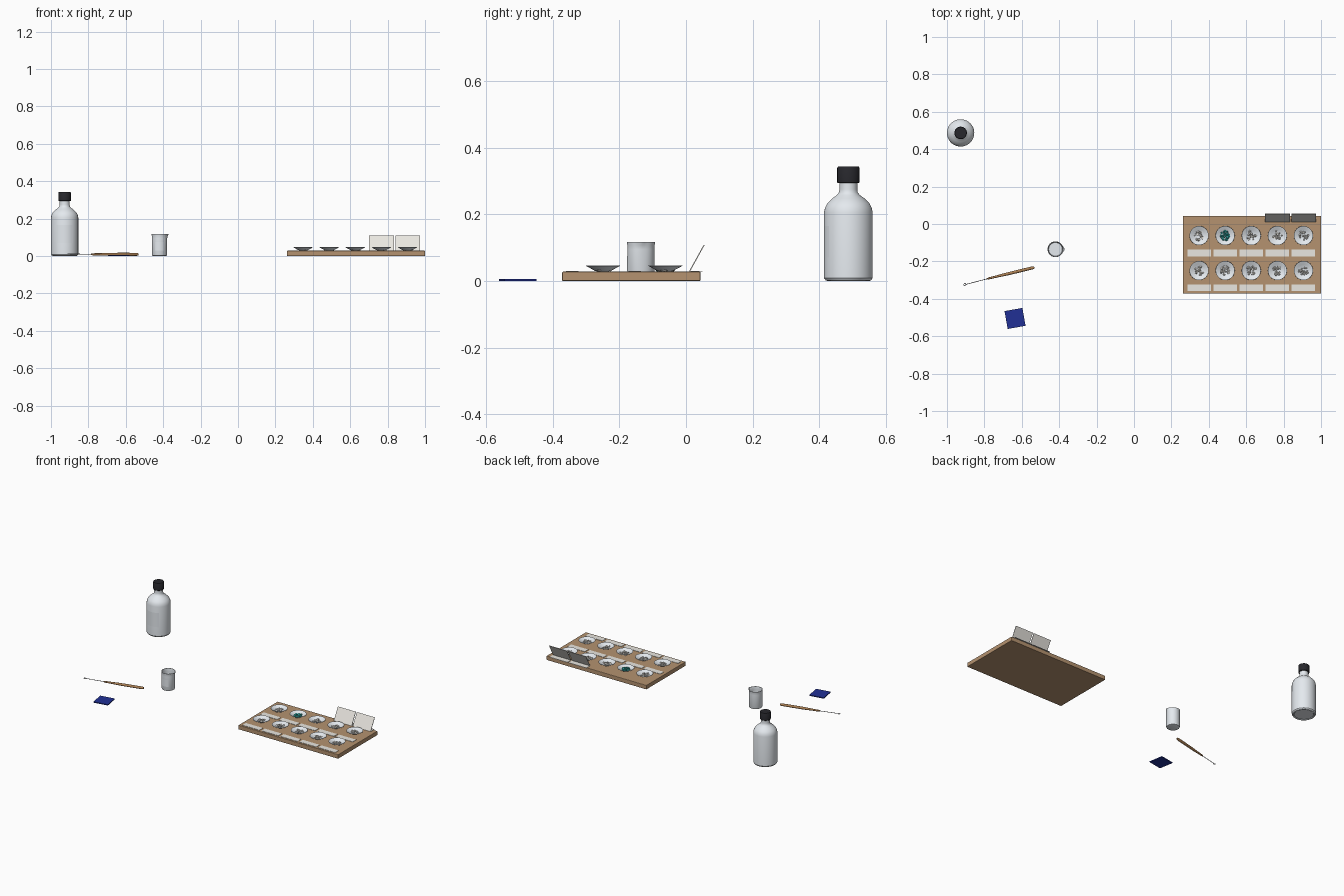
import bpy, bmesh, math, random
from mathutils import Matrix, Vector

if "Cube" in bpy.data.objects:
    bpy.data.objects.remove(bpy.data.objects["Cube"])

random.seed(4)

def material(name, col):
    m = bpy.data.materials.new(name)
    m.diffuse_color = (*col, 1)
    m.use_nodes = True
    m.node_tree.nodes["Principled BSDF"].inputs["Base Color"].default_value = m.diffuse_color
    return m

WOOD = material("wood", (0.46, 0.29, 0.16))
HANDLE = material("handle_wood", (0.42, 0.22, 0.09))
WHITE = material("pale_glass", (0.78, 0.82, 0.86))
BLACK = material("black_plastic", (0.02, 0.02, 0.025))
BLUE = material("cobalt", (0.015, 0.03, 0.3))
PAPER = material("paper", (0.82, 0.8, 0.75))
TEAL = material("teal_salt", (0.03, 0.36, 0.34))
SALT = material("pale_salt", (0.82, 0.8, 0.75))
STEEL = material("wire_metal", (0.35, 0.35, 0.36))

def finish(bm, name, mat, loc=(0, 0, 0), smooth=None):
    bmesh.ops.recalc_face_normals(bm, faces=bm.faces)
    me = bpy.data.meshes.new(name)
    bm.to_mesh(me)
    bm.free()
    me.materials.append(mat)
    ob = bpy.data.objects.new(name, me)
    ob.location = loc
    bpy.context.collection.objects.link(ob)
    if smooth:
        bpy.ops.object.select_all(action='DESELECT')
        ob.select_set(True)
        bpy.context.view_layer.objects.active = ob
        bpy.ops.object.shade_smooth_by_angle(angle=math.radians(smooth))
    return ob

def lathe(name, profile, mat, loc, n=40, tweak=None):
    """Spin (radius, height) points round z; radius 0 closes the end."""
    bm = bmesh.new()
    vs = [bm.verts.new((r, 0, z)) for r, z in profile]
    edges = [bm.edges.new(p) for p in zip(vs, vs[1:])]
    bmesh.ops.spin(bm, geom=vs + edges, cent=(0, 0, 0), axis=(0, 0, 1),
                   angle=math.tau, steps=n, use_duplicate=False)
    bmesh.ops.remove_doubles(bm, verts=bm.verts, dist=1e-5)
    if tweak:
        for v in bm.verts:
            tweak(v.co)
    return finish(bm, name, mat, loc, 35)

def box(name, size, loc, mat, rot=None, bevel=0):
    bm = bmesh.new()
    bmesh.ops.create_cube(bm, size=1)
    bmesh.ops.scale(bm, vec=size, verts=bm.verts)
    if bevel:
        bmesh.ops.bevel(bm, geom=bm.edges[:], offset=bevel, segments=2, affect='EDGES', profile=0.5)
    ob = finish(bm, name, mat, loc)
    if rot:
        ob.rotation_euler = rot
    return ob

# Bottle with cap and curved blank label
BX, BY = -0.927, 0.487
lathe("bottle", [(0, 0.004), (0.058, 0.004), (0.062, 0), (0.068, 0.002), (0.073, 0.009),
                 (0.073, 0.205), (0.070, 0.22), (0.063, 0.233), (0.048, 0.248),
                 (0.034, 0.258), (0.028, 0.266), (0.027, 0.275), (0.027, 0.30), (0, 0.30)],
      WHITE, (BX, BY, 0), 48)
lathe("bottle_cap", [(0, 0.294), (0.032, 0.294), (0.0335, 0.296), (0.0335, 0.339),
                     (0.031, 0.343), (0, 0.343)], BLACK, (BX, BY, 0))

def curved_label(name, radius, z0, z1, half, loc):
    bm = bmesh.new()
    cols = []
    for i in range(13):
        a = -math.pi / 2 + half * (i / 6 - 1)
        cols.append([bm.verts.new((radius * math.cos(a), radius * math.sin(a), z)) for z in (z0, z1)])
    for p, q in zip(cols, cols[1:]):
        bm.faces.new((p[0], q[0], q[1], p[1]))
    finish(bm, name, WHITE, loc, 30)

curved_label("bottle_label", 0.0737, 0.07, 0.165, 0.65, (BX, BY, 0))

# Beaker with a pouring lip towards +x
CX, CY = -0.42, -0.135
def spout(co):
    a = math.atan2(co.y, co.x)
    if co.z > 0.095 and co.xy.length > 0.03:
        co.x += 0.006 * math.exp(-(a / 0.28) ** 2) * (co.z - 0.095) / 0.02
lathe("beaker", [(0, 0), (0.034, 0), (0.039, 0.002), (0.041, 0.007), (0.041, 0.095), (0.041, 0.108),
                 (0.0425, 0.114), (0.0425, 0.117), (0.040, 0.117), (0.0385, 0.108),
                 (0.0385, 0.095), (0.0385, 0.008), (0.036, 0.004), (0, 0.004)],
      WHITE, (CX, CY, 0), 48, spout)
curved_label("beaker_label", 0.0415, 0.03, 0.075, 0.6, (CX, CY, 0))

# Wire loop tool: turned wooden handle, thin wire, ring at the tip
A = Vector((-0.785, -0.293, 0.009))
B = Vector((-0.533, -0.232, 0.009))
axis = (B - A).normalized()
L = (B - A).length
h = lathe("loop_handle", [(0, 0), (0.004, 0), (0.0055, 0.01), (0.006, 0.05), (0.008, 0.10),
                          (0.0085, 0.18), (0.008, L - 0.008), (0.005, L), (0, L)], HANDLE, A, 20)
h.rotation_mode = 'QUATERNION'
h.rotation_quaternion = axis.to_track_quat('Z', 'Y')

def wire(name, pts, radius, cyclic=False):
    cu = bpy.data.curves.new(name, 'CURVE')
    cu.dimensions = '3D'
    cu.bevel_depth = radius
    cu.bevel_resolution = 2
    cu.use_fill_caps = True
    sp = cu.splines.new('POLY')
    sp.points.add(len(pts) - 1)
    for p, c in zip(sp.points, pts):
        p.co = (*c, 1)
    sp.use_cyclic_u = cyclic
    cu.materials.append(STEEL)
    bpy.context.collection.objects.link(bpy.data.objects.new(name, cu))

ring = Vector((-0.904, -0.324, 0.011))
wire("loop_wire", [A + axis * 0.01, ring + axis * 0.006], 0.0018)
wire("loop_ring", [ring + 0.006 * Vector((math.cos(t * math.tau / 20), math.sin(t * math.tau / 20), 0))
                   for t in range(20)], 0.0015, True)

# Blue glass square
box("cobalt_glass", (0.097, 0.097, 0.006), (-0.636, -0.505, 0.003), BLUE, (0, 0, math.radians(10)))

# Sample board
box("board", (0.738, 0.415, 0.028), (0.631, -0.164, 0.014), WOOD, bevel=0.003)

def crystals(name, loc, mat, count, size):
    """Heap of small angular grains."""
    bm = bmesh.new()
    for i in range(count):
        r = 0.025 * math.sqrt(random.random())
        a = random.uniform(0, math.tau)
        s = size * random.uniform(0.7, 1.3)
        z = 0.004 + 0.003 * (r / 0.025) + 0.007 * (1 - r / 0.025) * random.random()
        m = (Matrix.Translation((r * math.cos(a), r * math.sin(a), z))
             @ Matrix.Rotation(random.uniform(0, 3), 4, Vector((random.random(), random.random(), 0.5)))
             @ Matrix.Diagonal((s, s * 0.8, s * 0.7, 1)))
        if i % 2:
            bmesh.ops.create_cube(bm, size=1.3, matrix=m)
        else:
            bmesh.ops.create_icosphere(bm, subdivisions=1, radius=0.8, matrix=m)
    finish(bm, name, mat, loc)

# Ten watch glasses, their samples and label strips
dish = [(0, 0), (0.014, 0), (0.024, 0.003), (0.034, 0.008), (0.044, 0.0135), (0.0515, 0.0175),
        (0.051, 0.019), (0.043, 0.0155), (0.033, 0.0102), (0.023, 0.0055), (0.013, 0.0025), (0, 0.002)]
for row, y in enumerate((-0.062, -0.249)):
    for col in range(5):
        x = 0.348 + 0.1395 * col
        tag = f"{row}_{col}"
        teal = row == 0 and col == 1
        lathe("watch_glass_" + tag, dish, WHITE, (x, y, 0.028), 32)
        crystals("sample_" + tag, (x, y, 0.028), TEAL if teal else SALT,
                 34 if teal else 22, 0.0085 if teal else 0.0075)
        box("label_strip_" + tag, (0.126, 0.037, 0.002), (x, y - 0.092, 0.029), PAPER)

# Two leaning cards on flat feet at the back
tilt = math.atan2(0.043, 0.078)
for i, x in enumerate((0.767, 0.907)):
    box(f"card_{i}", (0.132, 0.003, 0.09), (x, 0.0325, 0.0685), PAPER, (-tilt, 0, 0))
    box(f"card_foot_{i}", (0.132, 0.038, 0.002), (x, 0.031, 0.029), PAPER)
